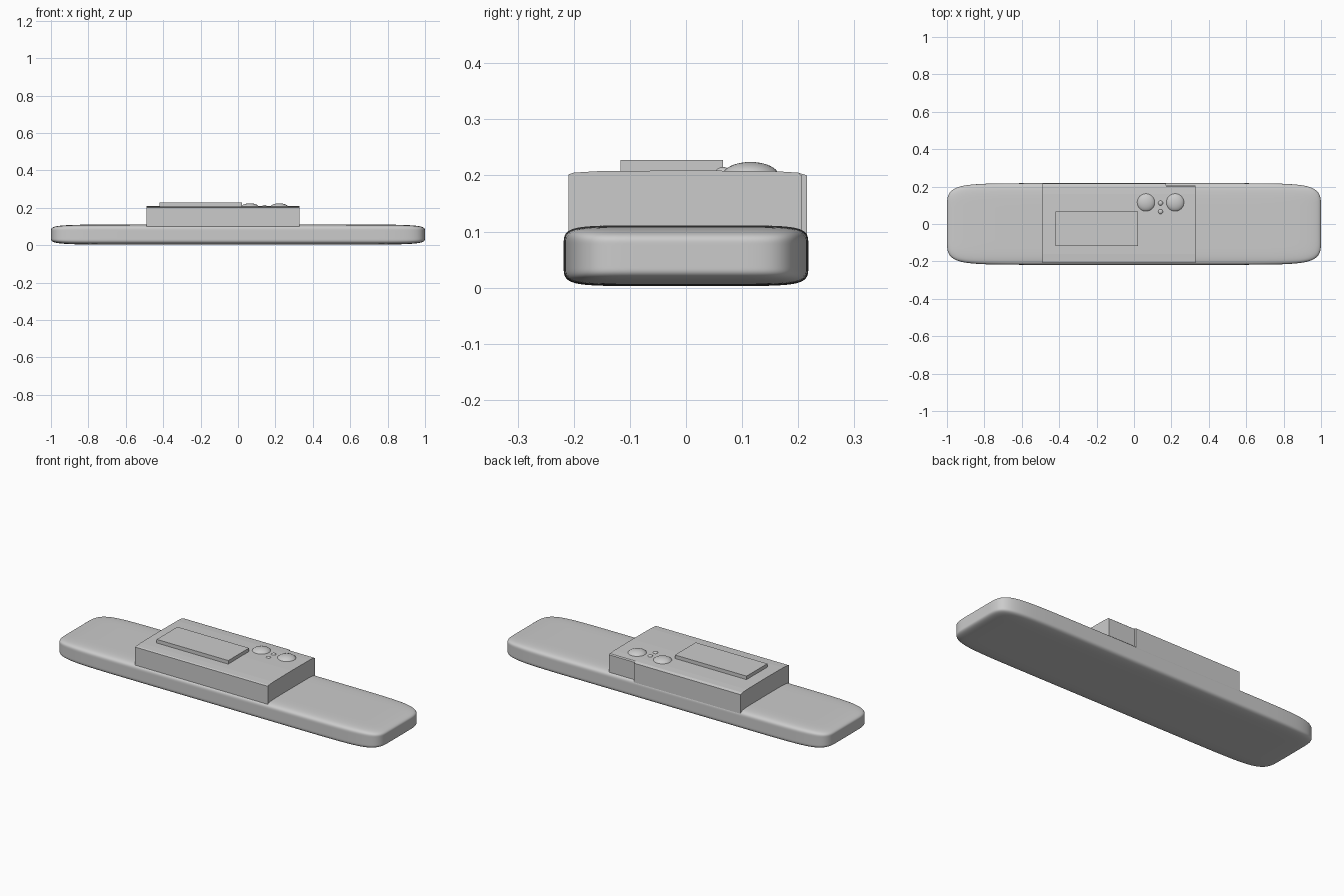
import bpy, bmesh
from mathutils import Matrix

if "Cube" in bpy.data.objects:
    bpy.data.objects.remove(bpy.data.objects["Cube"])


def make_object(name, bm, smooth=False):
    bmesh.ops.recalc_face_normals(bm, faces=bm.faces[:])
    mesh = bpy.data.meshes.new(name)
    bm.to_mesh(mesh)
    bm.free()
    for p in mesh.polygons:
        p.use_smooth = smooth
    obj = bpy.data.objects.new(name, mesh)
    bpy.context.collection.objects.link(obj)
    return obj


def box(name, lo, hi, cuts=(), smooth=False):
    """Box between two corners, with optional (axis, position) loop cuts."""
    size = [b - a for a, b in zip(lo, hi)]
    mid = [(a + b) / 2 for a, b in zip(lo, hi)]
    bm = bmesh.new()
    bmesh.ops.create_cube(bm, size=1, matrix=Matrix.Translation(mid) @ Matrix.Diagonal((*size, 1)))
    for axis, pos in cuts:
        co, no = [0, 0, 0], [0, 0, 0]
        co[axis], no[axis] = pos, 1
        bmesh.ops.bisect_plane(bm, geom=bm.verts[:] + bm.edges[:] + bm.faces[:],
                               plane_co=co, plane_no=no)
    return make_object(name, bm, smooth)


def dome(name, x, y, z, radius, height):
    bm = bmesh.new()
    bmesh.ops.create_uvsphere(bm, u_segments=32, v_segments=16, radius=1)
    bm.transform(Matrix.Translation((x, y, z)) @ Matrix.Diagonal((radius, radius, height, 1)))
    return make_object(name, bm, True)


# Base: softly rounded bar, subdivided from a cage with loop cuts
base = box("base_bar", (-1, -0.218, 0.003), (1, 0.218, 0.111),
           [(0, -0.62), (0, 0.62), (1, -0.1), (1, 0.1), (2, 0.035), (2, 0.079)], True)
sub = base.modifiers.new("rounding", 'SUBSURF')
sub.levels = sub.render_levels = 4


# Housing: block with slightly crowned top, lofted along x with a step in the back
def section(back):
    pts = [(-0.209, 0.08), (-0.209, 0.202), (-0.2, 0.205), (-0.16, 0.2075), (0, 0.209),
           (0.16, 0.2075), (0.2, 0.205), (0.216, 0.2), (0.216, 0.08)]
    return [(min(y, back), z) for y, z in pts]


bm = bmesh.new()
rings = [[bm.verts.new((x, y, z)) for y, z in section(back)]
         for x, back in ((-0.488, 0.216), (0.17, 0.216), (0.17, 0.206), (0.33, 0.206))]
n = len(rings[0])
for a, b in zip(rings, rings[1:]):
    for i in range(n):
        j = (i + 1) % n
        bm.faces.new((a[i], a[j], b[j], b[i]))
bm.faces.new(rings[0])
bm.faces.new(rings[-1])
bmesh.ops.remove_doubles(bm, verts=bm.verts[:], dist=0.0001)
make_object("housing", bm)

# Display plate
box("display_plate", (-0.42, -0.117, 0.2), (0.022, 0.066, 0.228))

# Large and small buttons
for i, x in enumerate((0.064, 0.22)):
    dome(f"large_button_{i + 1}", x, 0.115, 0.2, 0.05, 0.024)
for i, y in enumerate((0.112, 0.066)):
    dome(f"small_button_{i + 1}", 0.142, y, 0.206, 0.013, 0.009)
